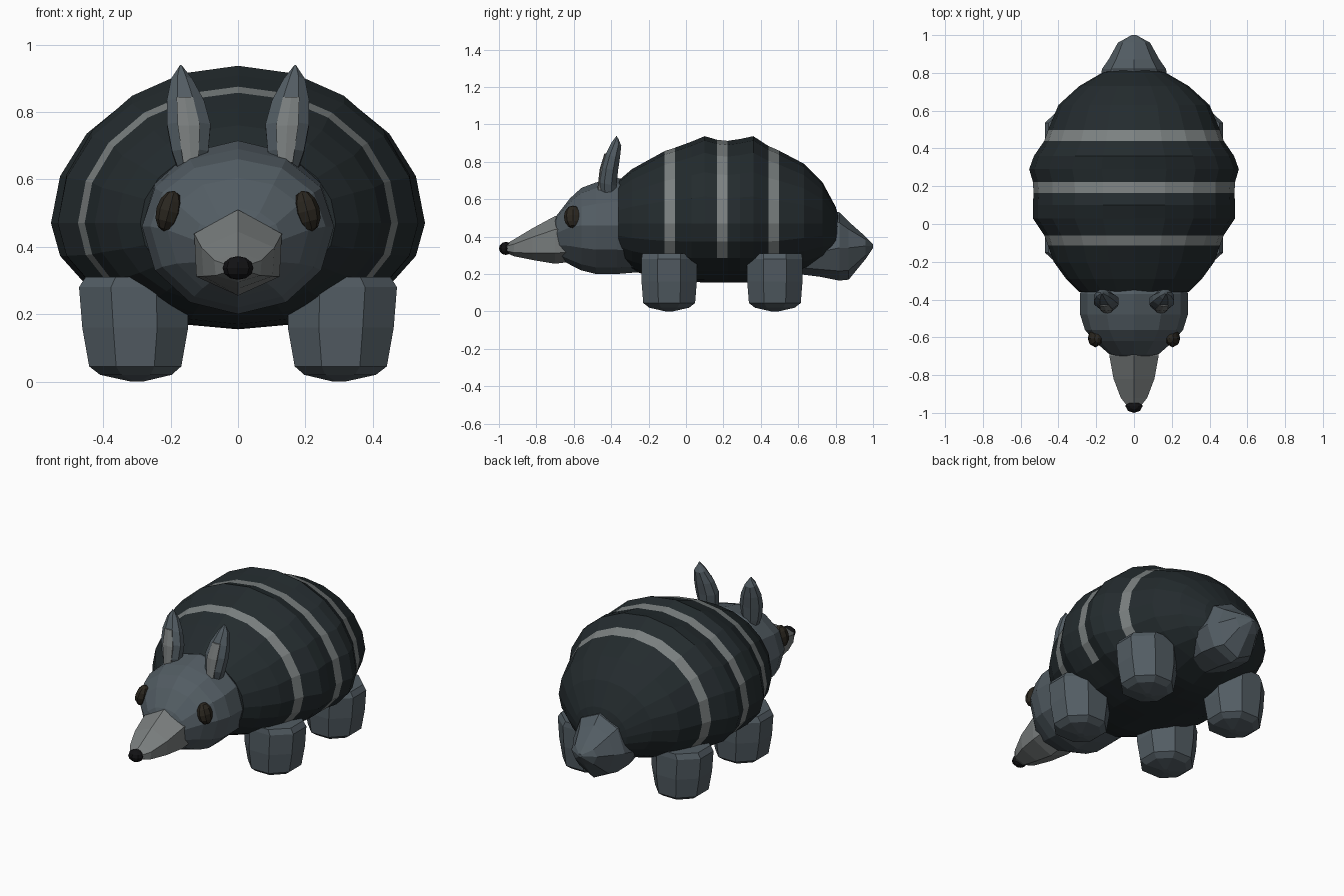
import bpy, bmesh
from math import sin, cos, pi, radians
from mathutils import Matrix

if "Cube" in bpy.data.objects:
    bpy.data.objects.remove(bpy.data.objects["Cube"])


def material(name, rgb):
    m = bpy.data.materials.new(name)
    m.diffuse_color = (*rgb, 1)
    m.use_nodes = True
    m.node_tree.nodes["Principled BSDF"].inputs["Base Color"].default_value = m.diffuse_color
    return m


SHELL = material("shell_dark", (0.017, 0.024, 0.027))
BAND = material("band_light", (0.20, 0.22, 0.22))
SKIN = material("skin_grey", (0.085, 0.108, 0.125))
MUZZLE = material("muzzle_grey", (0.19, 0.205, 0.205))
EYE = material("eye_brown", (0.024, 0.02, 0.014))
NOSE = material("nose_black", (0.006, 0.006, 0.007))


def finish(name, bm, mats, mirror=False):
    bmesh.ops.recalc_face_normals(bm, faces=bm.faces)
    me = bpy.data.meshes.new(name)
    bm.to_mesh(me)
    bm.free()
    ob = bpy.data.objects.new(name, me)
    bpy.context.collection.objects.link(ob)
    for m in mats:
        me.materials.append(m)
    if mirror:
        ob.modifiers.new("mirror", 'MIRROR')
    return ob


def loft(name, rings, mats, pick=None, mirror=False):
    """Skin a list of equal-length point rings, capping both ends."""
    bm = bmesh.new()
    vs = [[bm.verts.new(p) for p in r] for r in rings]
    n = len(vs[0])
    for a, b in zip(vs, vs[1:]):
        for i in range(n):
            j = (i + 1) % n
            bm.faces.new((a[i], a[j], b[j], b[i]))
    bm.faces.new(vs[0])
    bm.faces.new(vs[-1])
    if pick:
        for f in bm.faces:
            f.material_index = pick(f.calc_center_median())
    return finish(name, bm, mats, mirror)


def egg(y, w, bot, mid, top, n):
    """Cross-section across y: different radius above and below mid."""
    pts = []
    for i in range(n):
        a = 2 * pi * i / n + pi / 2
        s = sin(a)
        pts.append((w * cos(a), y, mid + s * ((top - mid) if s > 0 else (mid - bot))))
    return pts


def disc(z, x, y, rx, ry, n=8, turn=pi / 8, slope=0):
    """Horizontal cross-section for legs and ears."""
    return [(x + rx * cos(2 * pi * i / n + turn), y + ry * sin(2 * pi * i / n + turn),
             z + slope * sin(2 * pi * i / n + turn)) for i in range(n)]


# Banded shell and belly: y, half width, bottom, middle, top
body = [(-.36, .29, .26, .47, .70), (-.29, .36, .22, .47, .76), (-.20, .425, .19, .47, .81),
        (-.115, .455, .17, .47, .857), (-.06, .475, .165, .47, .875), (.03, .535, .158, .47, .908),
        (.10, .535, .155, .47, .937), (.165, .532, .155, .47, .918), (.222, .535, .155, .47, .912),
        (.29, .555, .155, .47, .922), (.36, .53, .155, .47, .937), (.44, .475, .16, .47, .885),
        (.497, .455, .17, .47, .86), (.63, .40, .22, .47, .79), (.73, .29, .26, .47, .69),
        (.80, .17, .29, .43, .56), (.825, .07, .33, .40, .47)]


def band(c):
    striped = any(lo < c.y < hi for lo, hi in ((-.11, -.065), (.17, .22), (.445, .495)))
    return 1 if striped and c.z > .28 else 0


loft("shell", [egg(*r, 20) for r in body], [SHELL, BAND], band)

# Head
head = [(-.25, .27, .21, .44, .68), (-.37, .285, .20, .46, .715), (-.48, .285, .20, .46, .69),
        (-.56, .26, .22, .46, .66), (-.62, .21, .25, .45, .605), (-.69, .13, .29, .42, .515),
        (-.71, .06, .34, .42, .47)]
loft("head", [egg(*r, 12) for r in head], [SKIN])

# Snout: peaked top, flat cheeks, shallow chin
snout = [(-.58, .13, .27, .51), (-.70, .13, .255, .51), (-.82, .108, .275, .445),
         (-.92, .07, .295, .385), (-.965, .035, .315, .36)]
loft("snout", [[(0, y, t), (w, y, b + (t - b) * .72), (w * .95, y, b + (t - b) * .22),
                (0, y, b), (-w * .95, y, b + (t - b) * .22), (-w, y, b + (t - b) * .72)]
               for y, w, b, t in snout], [MUZZLE])


def ball(name, loc, size, mat, mirror=False, turn=0):
    bm = bmesh.new()
    bmesh.ops.create_uvsphere(bm, u_segments=8, v_segments=6, radius=1)
    bmesh.ops.transform(bm, verts=bm.verts, matrix=Matrix.Translation(loc)
                        @ Matrix.Rotation(turn, 4, 'Y') @ Matrix.Diagonal((*size, 1)))
    return finish(name, bm, [mat], mirror)


ball("nose", (0, -.963, .337), (.046, .037, .035), NOSE)
ball("eyes", (.205, -.605, .506), (.038, .048, .062), EYE, True, radians(-15))

# Ears with a lighter inner face
ears = [(.62, .138, -.415, .04, .045), (.68, .142, -.418, .058, .05),
        (.76, .146, -.408, .07, .048), (.83, .156, -.392, .06, .042),
        (.895, .167, -.372, .034, .028), (.93, .17, -.366, .006, .006)]
loft("ears", [disc(*r, 8, pi / 8, -.01) for r in ears], [SKIN], mirror=True)
inner = [(.65, .14, -.462, .026, .012), (.76, .146, -.45, .038, .012),
         (.845, .158, -.426, .028, .01)]
loft("inner_ears", [disc(*r, 6, pi / 6) for r in inner], [MUZZLE], mirror=True)

# Four stout legs with slightly pointed soles
for name, y in (("front_legs", -.09), ("rear_legs", .475)):
    legs = [(.31, .30, y, .165, .155), (.28, .31, y, .175, .16), (.16, .305, y, .17, .16),
            (.045, .305, y, .148, .15), (.02, .303, y, .115, .115), (0, .30, y, .02, .02)]
    loft(name, [disc(*r) for r in legs], [SKIN], mirror=True)

# Tail
tail = [(.60, .15, .20, .32, .50), (.72, .18, .185, .32, .54), (.82, .17, .165, .34, .53),
        (.87, .135, .17, .34, .48), (.96, .085, .28, .35, .40), (1.0, .012, .34, .35, .36)]
loft("tail", [egg(*r, 8) for r in tail], [SKIN])
